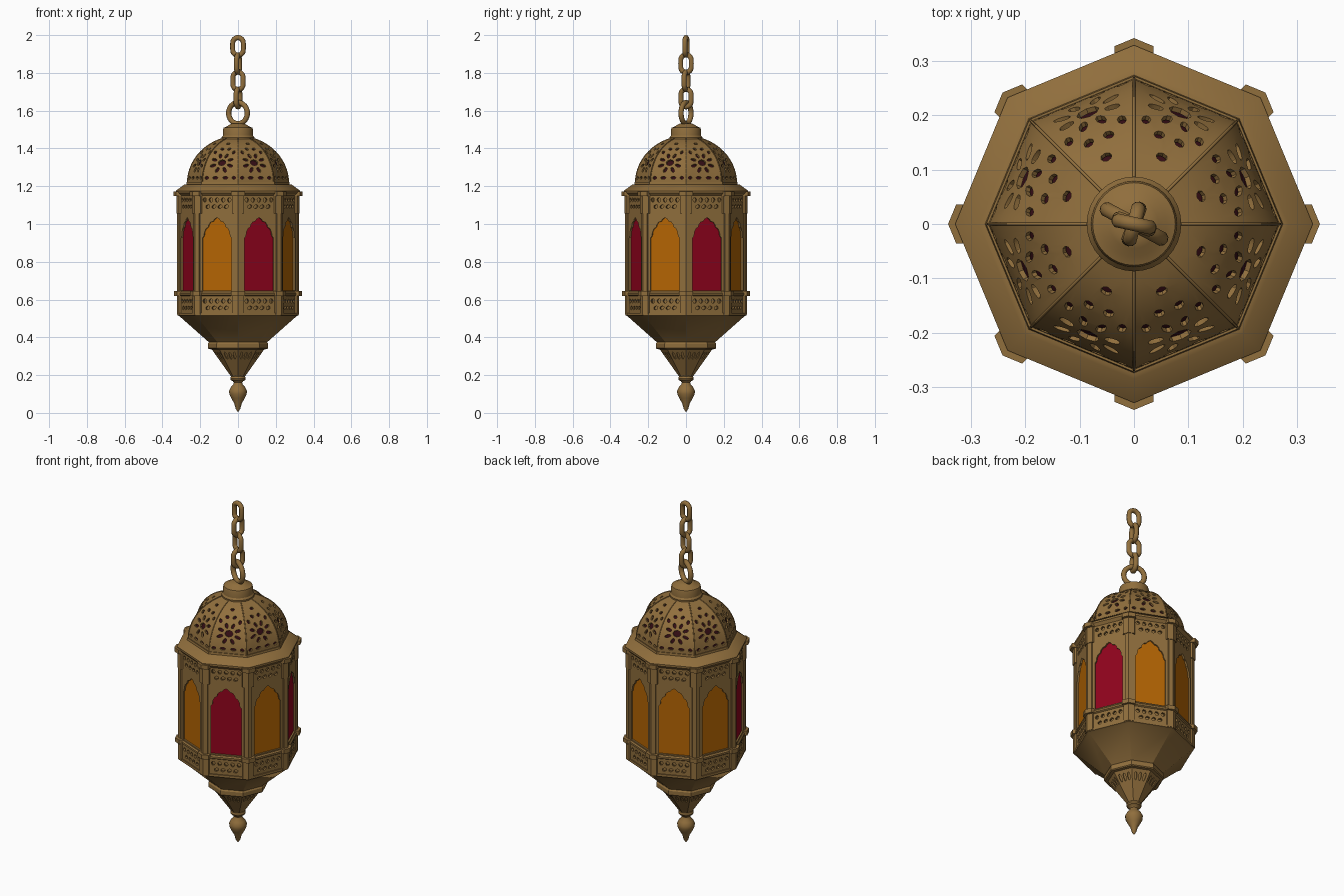
import bpy, bmesh, math
from math import sin, cos, pi, radians
from mathutils import Vector

if "Cube" in bpy.data.objects:
    bpy.data.objects.remove(bpy.data.objects["Cube"])

def material(name, rgb):
    m = bpy.data.materials.new(name)
    m.diffuse_color = (*rgb, 1)
    m.use_nodes = True
    m.node_tree.nodes["Principled BSDF"].inputs["Base Color"].default_value = m.diffuse_color
    return m

BRASS = material("aged_brass", (0.28, 0.157, 0.046))
AMBER = material("amber_glass", (0.46, 0.130, 0.001))
RED = material("red_glass", (0.28, 0.001, 0.012))
MAROON = material("maroon_liner", (0.035, 0.004, 0.007))
C8, T8 = cos(pi / 8), math.tan(pi / 8)

def finish(ob, mat, angle=30):
    ob.data.materials.clear()
    ob.data.materials.append(mat)
    bpy.ops.object.select_all(action='DESELECT')
    ob.select_set(True)
    bpy.context.view_layer.objects.active = ob
    for m in list(ob.modifiers):
        bpy.ops.object.modifier_apply(modifier=m.name)
    bpy.ops.object.shade_smooth_by_angle(angle=radians(angle))
    return ob

def mesh_object(name, verts, faces):
    me = bpy.data.meshes.new(name)
    me.from_pydata(verts, [], faces)
    me.update()
    ob = bpy.data.objects.new(name, me)
    bpy.context.collection.objects.link(ob)
    return ob

def lathe(name, profile, mat, n=8):
    """Turn a bottom-to-top (radius, z) profile with n sides."""
    verts = [(r * cos(2 * pi * i / n), r * sin(2 * pi * i / n), z)
             for r, z in profile for i in range(n)]
    faces = [(j * n + i, j * n + (i + 1) % n, (j + 1) * n + (i + 1) % n, (j + 1) * n + i)
             for j in range(len(profile) - 1) for i in range(n)]
    faces.append(tuple(reversed(range(n))))
    faces.append(tuple(range(len(verts) - n, len(verts))))
    return finish(mesh_object(name, verts, faces), mat)

def oval(cx, cy, a, b, rot=0, n=8, scale=(1, 1)):
    pts = []
    for i in range(n):
        x, y = a * cos(2 * pi * i / n), b * sin(2 * pi * i / n)
        pts.append(((cx + x * cos(rot) - y * sin(rot)) / scale[0],
                    (cy + x * sin(rot) + y * cos(rot)) / scale[1]))
    return pts

def panels(name, outer, holes, place, mat, sides=range(8), cuts=(), thick=0.012):
    """Fill a flat outline with holes, then place it on the given sides."""
    bm = bmesh.new()
    for loop in [outer] + holes:
        vs = [bm.verts.new((x, y, 0)) for x, y in loop]
        for i, v in enumerate(vs):
            bm.edges.new((v, vs[(i + 1) % len(vs)]))
    bmesh.ops.triangle_fill(bm, use_beauty=True, use_dissolve=False,
                            edges=bm.edges[:], normal=(0, 0, 1))
    for c in cuts:
        bmesh.ops.bisect_plane(bm, geom=bm.verts[:] + bm.edges[:] + bm.faces[:],
                               plane_co=(0, c, 0), plane_no=(0, 1, 0))
    bm.normal_update()
    bm.verts.index_update()
    flat = [(v.co.x, v.co.y) for v in bm.verts]
    tris = [[v.index for v in (f.verts if f.normal.z > 0 else reversed(f.verts[:]))]
            for f in bm.faces]
    bm.free()
    verts, faces = [], []
    for k in sides:
        a = radians(22.5 + 45 * k)
        base = len(verts)
        for x, y in flat:
            ap, u, z = place(x, y)
            verts.append((ap * cos(a) - u * sin(a), ap * sin(a) + u * cos(a), z))
        faces += [[base + i for i in f] for f in tris]
    ob = mesh_object(name, verts, faces)
    mod = ob.modifiers.new("thickness", 'SOLIDIFY')
    mod.thickness, mod.offset = thick, -1
    return finish(ob, mat)

# lobed window arch
half = [(0.083, 0.647), (0.083, 0.925), (0.074, 0.938), (0.072, 0.957), (0.063, 0.975),
        (0.050, 0.984), (0.046, 0.998), (0.036, 1.010), (0.022, 1.014), (0.013, 1.026)]
arch = half + [(0, 1.034)] + [(-x, z) for x, z in reversed(half)]

# eight walls with window and two rows of piercings in each band
R = 0.315
AP = R * C8
HW = AP * T8
holes = [arch]
for z in (1.128, 0.592):
    for i in range(5):
        holes.append(oval((i - 2) * 0.035, z, 0.011, 0.012, n=6))
    for i in range(4):
        holes.append(oval((i - 1.5) * 0.035, z - 0.036, 0.013, 0.010, pi / 6, 6))
panels("pierced_walls", [(-HW, 0.52), (HW, 0.52), (HW, 1.17), (-HW, 1.17)], holes,
       lambda x, y: (AP, x, y), BRASS)

# glass plates behind the arches
big = [(x * 1.08, 0.84 + (z - 0.84) * 1.03) for x, z in arch]
for name, mat, sides in (("red_windows", RED, (0, 4, 6)),
                         ("amber_windows", AMBER, (1, 2, 3, 5, 7))):
    panels(name, big, [], lambda x, y: (AP - 0.009, x, y), mat, sides, thick=0.005)
lathe("inner_core", [(0.288, 0.53), (0.288, 1.16)], BRASS)

# corner posts with blocks and caps
def posts(name, r, w, z0, z1):
    d = w * T8
    ring = [(r, 0), (r - d, w), (r - d - 0.04, w), (r - d - 0.04, -w), (r - d, -w)]
    verts, faces = [], []
    for k in range(8):
        a, b = k * pi / 4, len(verts)
        verts += [(x * cos(a) - y * sin(a), x * sin(a) + y * cos(a), z)
                  for z in (z0, z1) for x, y in ring]
        faces += [(b + i, b + (i + 1) % 5, b + 5 + (i + 1) % 5, b + 5 + i) for i in range(5)]
        faces += [tuple(b + 4 - i for i in range(5)), tuple(b + 5 + i for i in range(5))]
    finish(mesh_object(name, verts, faces), BRASS, 20)

posts("post_shafts", 0.322, 0.021, 0.64, 1.06)
posts("lower_post_blocks", 0.324, 0.029, 0.52, 0.625)
posts("upper_post_blocks", 0.326, 0.031, 1.055, 1.155)
posts("lower_post_caps", 0.338, 0.036, 0.620, 0.645)
posts("upper_post_caps", 0.342, 0.036, 1.148, 1.172)

# rails, cornice and lower funnel
lathe("window_sill_rail", [(0.316, 0.618), (0.323, 0.623), (0.323, 0.633), (0.316, 0.640)], BRASS)
lathe("cornice", [(0.315, 1.150), (0.329, 1.165), (0.329, 1.176), (0.285, 1.208),
                  (0.274, 1.210), (0.272, 1.222)], BRASS)
lathe("lower_funnel", [(0.125, 0.334), (0.155, 0.338), (0.160, 0.343), (0.160, 0.366),
                       (0.154, 0.374), (0.310, 0.512), (0.321, 0.516), (0.321, 0.530)], BRASS)

# pierced cone under the funnel
def cone(x, y):
    r = 0.035 + 0.105 * y
    return r * C8, x * r * C8 * T8, 0.190 + 0.148 * y

panels("pierced_cone", [(-1, 0), (1, 0), (1, 1), (-1, 1)],
       [oval(x, 0.76, 0.17, 0.13) for x in (-0.55, 0, 0.55)],
       cone, BRASS, thick=0.006)
lathe("cone_liner", [(0.025, 0.193), (0.126, 0.336)], BRASS)

# finial
lathe("finial", [(0.004, 0.008), (0.012, 0.022), (0.020, 0.050), (0.036, 0.078), (0.046, 0.100),
                 (0.047, 0.117), (0.038, 0.136), (0.025, 0.150), (0.022, 0.160), (0.028, 0.168),
                 (0.038, 0.174), (0.041, 0.182), (0.038, 0.192), (0.030, 0.198)], BRASS, 24)

# pierced dome: a petal rosette on each side, with small holes around it
TM = radians(72.5)

def dome_r(v, s=0.268):
    return s * cos(v * TM), 1.215 + (0.25 + s - 0.268) * sin(v * TM)

def dome(x, y):
    r, z = dome_r(y)
    return r * C8, x * r * C8 * T8, z

S = (0.092, 0.36)
dh = [oval(0, 0.130, 0.022, 0.020, 0, 8, S)]
for i in range(8):
    a = i * pi / 4 + pi / 8
    dh.append(oval(0.051 * cos(a), 0.130 + 0.051 * sin(a), 0.017, 0.009, a, 8, S))
for s in (-1, 1):
    dh += [oval(s * 0.026, 0.034, 0.014, 0.009, 0, 8, S),
           oval(s * 0.070, 0.034, 0.010, 0.010, 0, 8, S),
           oval(s * 0.063, 0.205, 0.009, 0.014, -s * 0.5, 8, S),
           oval(s * 0.026, 0.232, 0.014, 0.010, s * 0.5, 8, S)]
dh.append(oval(0, 0.285, 0.018, 0.010, 0, 8, S))
panels("pierced_dome", [(-1, 0), (1, 0), (1, 1), (-1, 1)], dh, dome, BRASS,
       cuts=[i / 10 + 0.003 for i in range(1, 10)], thick=0.010)
lathe("dome_liner", [dome_r(i / 10, 0.252) for i in range(11)], MAROON)

# slim ribs along the dome ridges
cu = bpy.data.curves.new("dome_ribs", 'CURVE')
cu.dimensions = '3D'
cu.bevel_depth, cu.bevel_resolution = 0.003, 1
for k in range(8):
    sp = cu.splines.new('POLY')
    sp.points.add(12)
    for i, p in enumerate(sp.points):
        r, z = dome_r(i / 12)
        p.co = (r * cos(k * pi / 4), r * sin(k * pi / 4), z, 1)
ribs = bpy.data.objects.new("dome_ribs", cu)
bpy.context.collection.objects.link(ribs)
cu.materials.append(BRASS)

# crown collar
lathe("crown_collar", [(0.086, 1.440), (0.087, 1.458), (0.080, 1.468), (0.079, 1.500),
                       (0.076, 1.510), (0.060, 1.516), (0.045, 1.526),
                       (0.030, 1.532)], BRASS, 32)

# hanging ring and chain
def link(name, z, major, minor, stretch, turn):
    bpy.ops.mesh.primitive_torus_add(major_radius=major, minor_radius=minor,
                                     major_segments=32, minor_segments=10)
    ob = bpy.context.object
    ob.name = name
    t = radians(turn)
    for v in ob.data.vertices:
        x, up, d = v.co
        up += stretch * ((up > 1e-4) - (up < -1e-4))
        v.co = Vector((x * cos(t) - d * sin(t), x * sin(t) + d * cos(t), up + z))
    finish(ob, BRASS, 60)

link("hanging_ring", 1.587, 0.056, 0.014, 0, -28)
for i, turn in enumerate((70, -20, 75, -12)):
    link("chain_link_%d" % (i + 1), 1.667 + i * 0.091, 0.029, 0.0135, 0.0175, turn)
